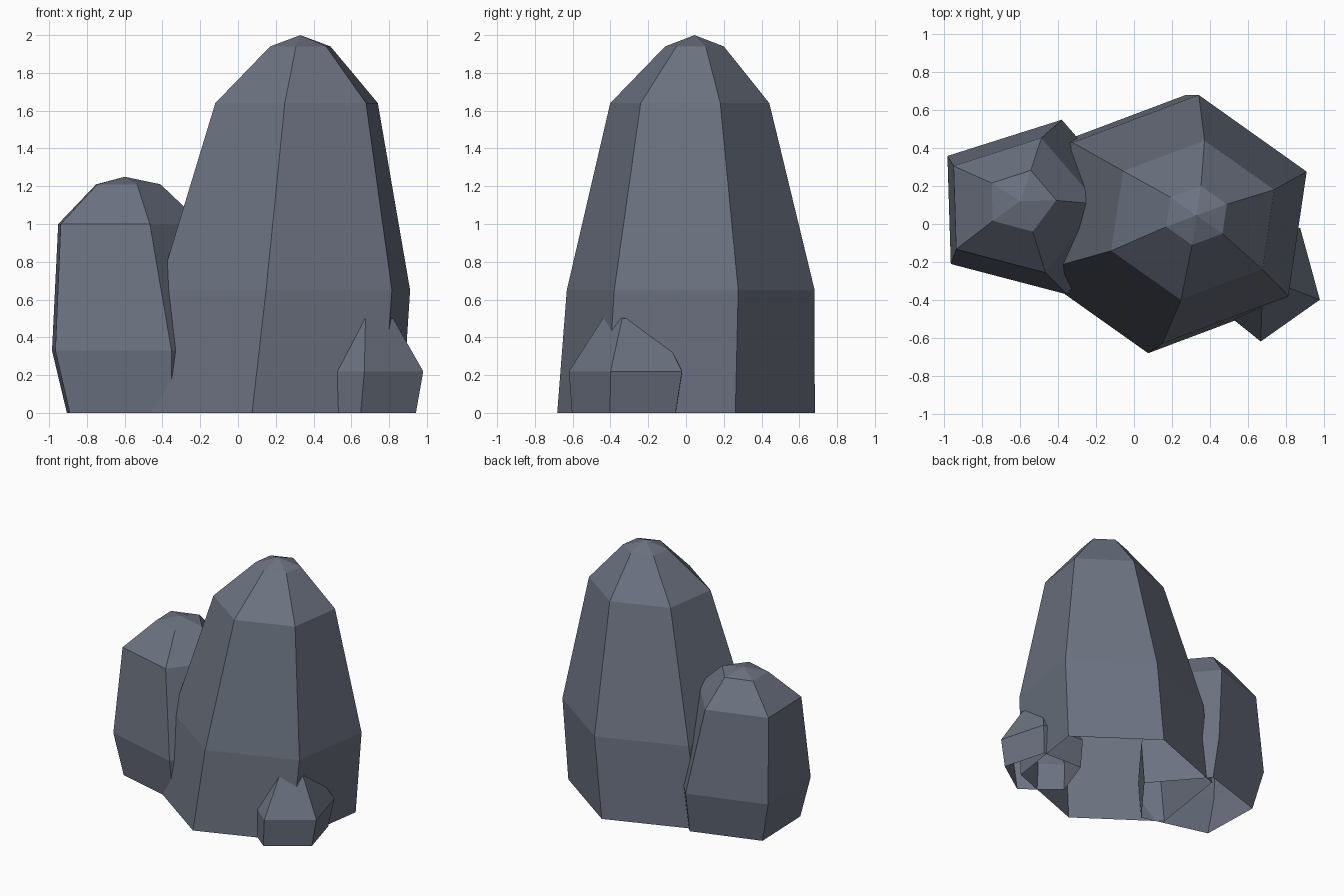
import bpy, bmesh, math

if "Cube" in bpy.data.objects:
    bpy.data.objects.remove(bpy.data.objects["Cube"])

slate = bpy.data.materials.new("slate_grey")
slate.diffuse_color = (0.147, 0.168, 0.216, 1)
slate.use_nodes = True
slate.node_tree.nodes["Principled BSDF"].inputs["Base Color"].default_value = slate.diffuse_color


def rock(name, sides, turn, rings, apex):
    """Faceted leaning rock; rings are (z, centre x, centre y, radius x, radius y)."""
    bm = bmesh.new()
    loops = []
    for z, cx, cy, rx, ry in rings:
        loop = []
        for i in range(sides):
            a = math.radians(turn) + math.tau * i / sides
            loop.append(bm.verts.new((cx + rx * math.cos(a), cy + ry * math.sin(a), z)))
        loops.append(loop)
    tip = bm.verts.new(apex)
    for i in range(sides):
        j = (i + 1) % sides
        for low, high in zip(loops, loops[1:]):
            bm.faces.new((low[i], low[j], high[j], high[i]))
        bm.faces.new((loops[-1][i], loops[-1][j], tip))
    mesh = bpy.data.meshes.new(name)
    bm.to_mesh(mesh)
    bm.free()
    mesh.materials.append(slate)
    obj = bpy.data.objects.new(name, mesh)
    bpy.context.collection.objects.link(obj)
    return obj


# Tall six-sided rock, open underneath
rock("tall_rock", 6, -97.7, [
    (0.00, 0.175, 0.00, 0.750, 0.688),
    (0.65, 0.245, 0.025, 0.720, 0.662),
    (1.64, 0.310, 0.02, 0.465, 0.425),
    (1.94, 0.330, 0.045, 0.173, 0.157),
], (0.33, 0.045, 2.0))

# Medium five-sided rock on the left
rock("medium_rock", 5, 1.6, [
    (0.00, -0.510, 0.075, 0.480, 0.430),
    (0.33, -0.535, 0.085, 0.545, 0.485),
    (1.00, -0.607, 0.095, 0.418, 0.374),
    (1.21, -0.597, 0.120, 0.187, 0.170),
], (-0.60, 0.12, 1.25))

# Small five-sided rock at the front right
rock("small_rock", 5, -20, [
    (0.00, 0.660, -0.297, 0.300, 0.307),
    (0.22, 0.680, -0.285, 0.320, 0.335),
    (0.50, 0.680, -0.285, 0.150, 0.155),
], (0.68, -0.285, 0.55))
